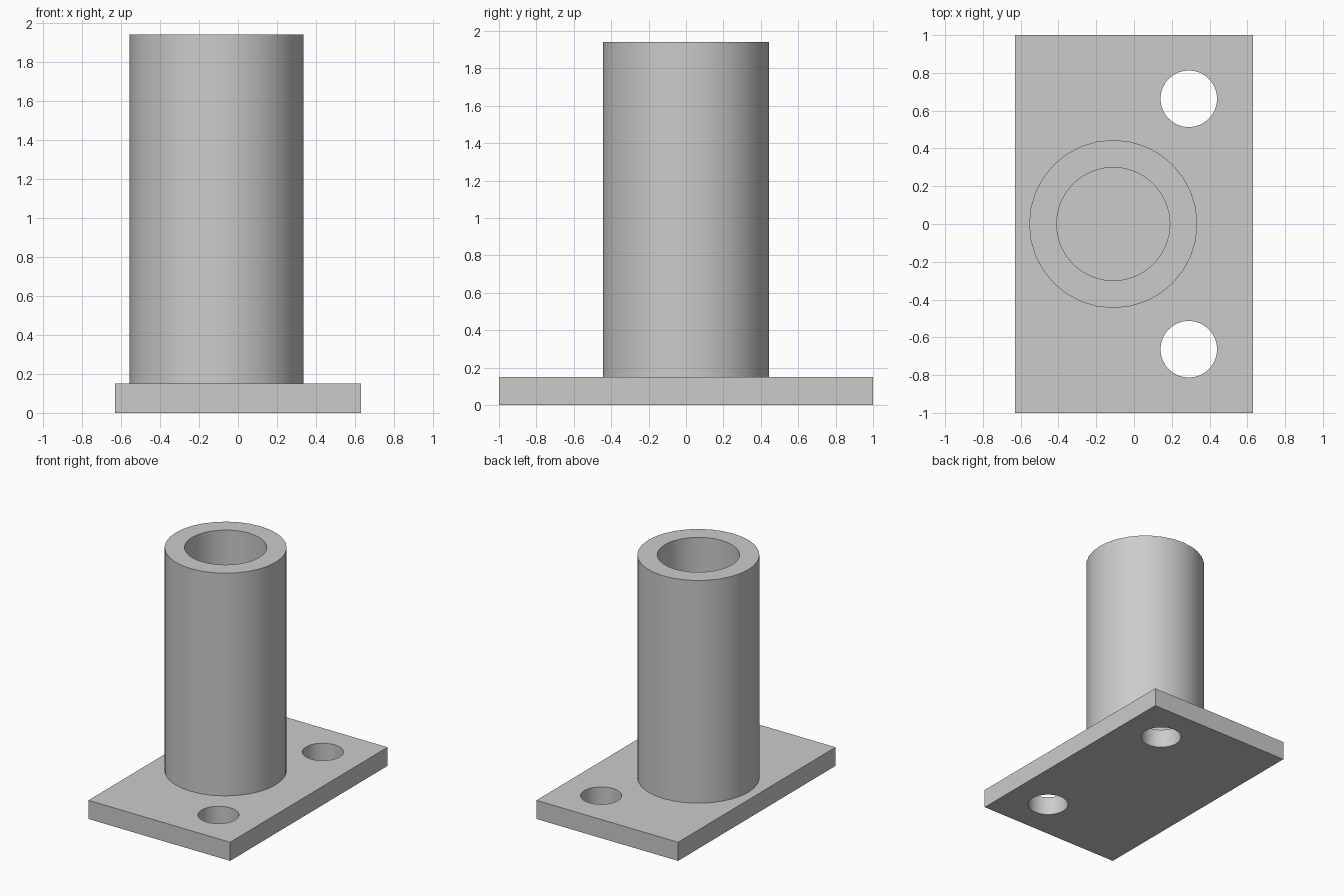
import bpy, bmesh
from math import radians
from mathutils import Matrix

old = bpy.data.objects.get("Cube")
if old:
    bpy.data.objects.remove(old, do_unlink=True)

PLATE_X, PLATE_Y, PLATE_H = 1.26, 2.0, 0.15
TUBE_X, TUBE_TOP, OUTER_R, BORE_R = -0.11, 1.94, 0.445, 0.30
HOLE_X, HOLE_Y, HOLE_R = 0.29, 0.663, 0.15
SIDES = 32

grey = bpy.data.materials.new("plain_grey")
grey.use_nodes = True
colour = (0.6, 0.6, 0.6, 1)
grey.diffuse_color = colour
grey.node_tree.nodes["Principled BSDF"].inputs["Base Color"].default_value = colour


def make_object(name, bm):
    bmesh.ops.recalc_face_normals(bm, faces=bm.faces)
    mesh = bpy.data.meshes.new(name)
    bm.to_mesh(mesh)
    bm.free()
    mesh.materials.append(grey)
    obj = bpy.data.objects.new(name, mesh)
    bpy.context.collection.objects.link(obj)
    return obj


def smooth(obj):
    bpy.ops.object.select_all(action="DESELECT")
    obj.select_set(True)
    bpy.context.view_layer.objects.active = obj
    bpy.ops.object.shade_smooth_by_angle(angle=radians(30))


# Flat base plate
bm = bmesh.new()
bmesh.ops.create_cube(bm, size=1, matrix=Matrix.Translation((0, 0, PLATE_H / 2))
                      @ Matrix.Diagonal((PLATE_X, PLATE_Y, PLATE_H, 1)))
plate = make_object("base_plate", bm)

# Pair of bolt holes
bm = bmesh.new()
for side in (-1, 1):
    bmesh.ops.create_cone(bm, cap_ends=True, segments=SIDES, radius1=HOLE_R, radius2=HOLE_R,
                          depth=1, matrix=Matrix.Translation((HOLE_X, side * HOLE_Y, 0)))
cutter = make_object("bolt_hole_cutter", bm)
cutter.hide_render = True

cut = plate.modifiers.new("bolt_holes", "BOOLEAN")
cut.operation = "DIFFERENCE"
cut.solver = "EXACT"
cut.object = cutter
bpy.context.view_layer.objects.active = plate
bpy.ops.object.modifier_apply(modifier=cut.name)
bpy.data.objects.remove(cutter, do_unlink=True)
smooth(plate)

# Hollow tube, its bore ending on the plate
bm = bmesh.new()
profile = [(OUTER_R, PLATE_H), (OUTER_R, TUBE_TOP), (BORE_R, TUBE_TOP), (BORE_R, PLATE_H)]
verts = [bm.verts.new((r, 0, z)) for r, z in profile]
edges = [bm.edges.new(pair) for pair in zip(verts, verts[1:])]
bmesh.ops.spin(bm, geom=verts + edges, cent=(0, 0, 0), axis=(0, 0, 1),
               angle=radians(360), steps=SIDES, use_merge=True)
bmesh.ops.remove_doubles(bm, verts=bm.verts, dist=0.0001)
tube = make_object("upright_tube", bm)
tube.location.x = TUBE_X
smooth(tube)
